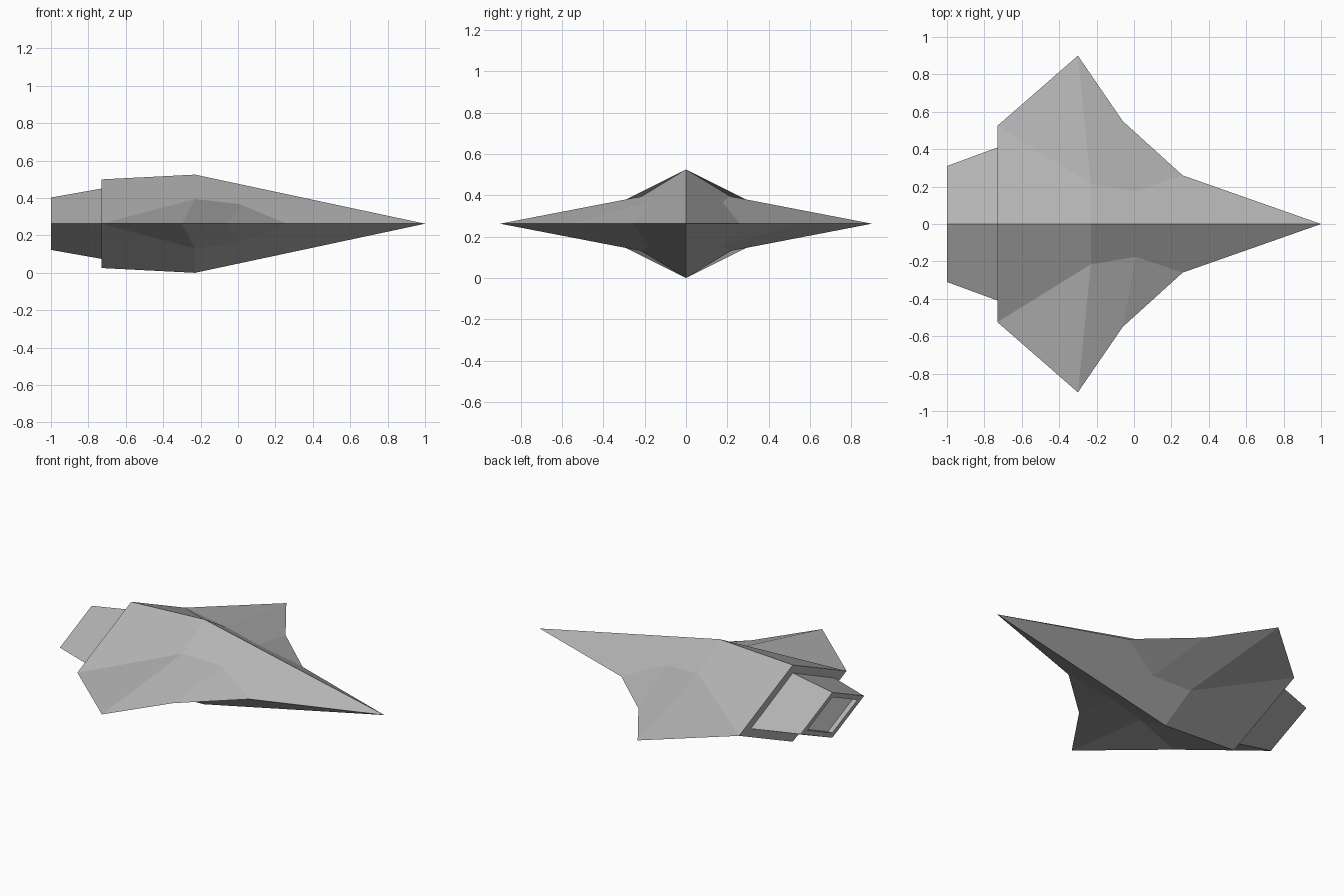
import bpy
import bmesh

default_cube = bpy.data.objects.get("Cube")
if default_cube:
    bpy.data.objects.remove(default_cube, do_unlink=True)

MID = 0.2625  # height of the ship's centre plane


def make_material(name, value):
    mat = bpy.data.materials.new(name)
    mat.use_nodes = True
    colour = (value, value, value, 1)
    mat.diffuse_color = colour
    mat.node_tree.nodes["Principled BSDF"].inputs["Base Color"].default_value = colour
    return mat


hull_grey = make_material("hull grey", 0.45)
exhaust_grey = make_material("exhaust light grey", 0.8)


def build_mirrored(name, faces, materials):
    """Build one quarter (+y, +z), mirror it to all four, weld the seams.
    Each entry in faces is (points, material index)."""
    bm = bmesh.new()
    for sy in (1, -1):
        for sz in (1, -1):
            for points, index in faces:
                verts = [bm.verts.new((x, y * sy, z * sz)) for x, y, z in points]
                bm.faces.new(verts).material_index = index
    bmesh.ops.remove_doubles(bm, verts=bm.verts, dist=0.0005)
    bmesh.ops.recalc_face_normals(bm, faces=bm.faces)
    mesh = bpy.data.meshes.new(name)
    bm.to_mesh(mesh)
    bm.free()
    for mat in materials:
        mesh.materials.append(mat)
    obj = bpy.data.objects.new(name, mesh)
    obj.location.z = MID
    bpy.context.collection.objects.link(obj)
    return obj


# Hull with swept wings: ridge, wing root and outline points
nose = (1, 0, 0)
ridge_mid, ridge_rear = (-0.23, 0, MID), (-0.73, 0, 0.237)
root_rear, root_front = (-0.23, 0.215, 0.132), (0.01, 0.175, 0.105)
lead_front, lead_mid = (0.26, 0.26, 0), (-0.06, 0.55, 0)
wing_tip, wing_rear = (-0.30, 0.90, 0), (-0.73, 0.525, 0)
rear_centre = (-0.73, 0, 0)

hull_faces = [
    (nose, lead_front, root_front, root_rear, ridge_mid),
    (ridge_mid, root_rear, wing_rear, ridge_rear),
    (root_front, lead_front, lead_mid),
    (root_rear, root_front, lead_mid, wing_tip),
    (root_rear, wing_tip, wing_rear),
    (ridge_rear, wing_rear, rear_centre),
]
build_mirrored("hull_and_wings", [(f, 0) for f in hull_faces], [hull_grey])

# Engine block: diamond sections from inside the hull to the recessed exhaust
sections = [
    (-0.70, 0.42, 0.193),
    (-1.00, 0.31, 0.14),
    (-1.00, 0.245, 0.11),
    (-0.97, 0.245, 0.11),
]
tops = [(x, 0, h) for x, w, h in sections]
sides = [(x, w, 0) for x, w, h in sections]
engine_faces = [((tops[0], sides[0], (sections[0][0], 0, 0)), 0)]
for i in range(len(sections) - 1):
    engine_faces.append(((tops[i], sides[i], sides[i + 1], tops[i + 1]), 0))
engine_faces.append(((tops[-1], sides[-1], (sections[-1][0], 0, 0)), 1))
build_mirrored("engine_block", engine_faces, [hull_grey, exhaust_grey])
